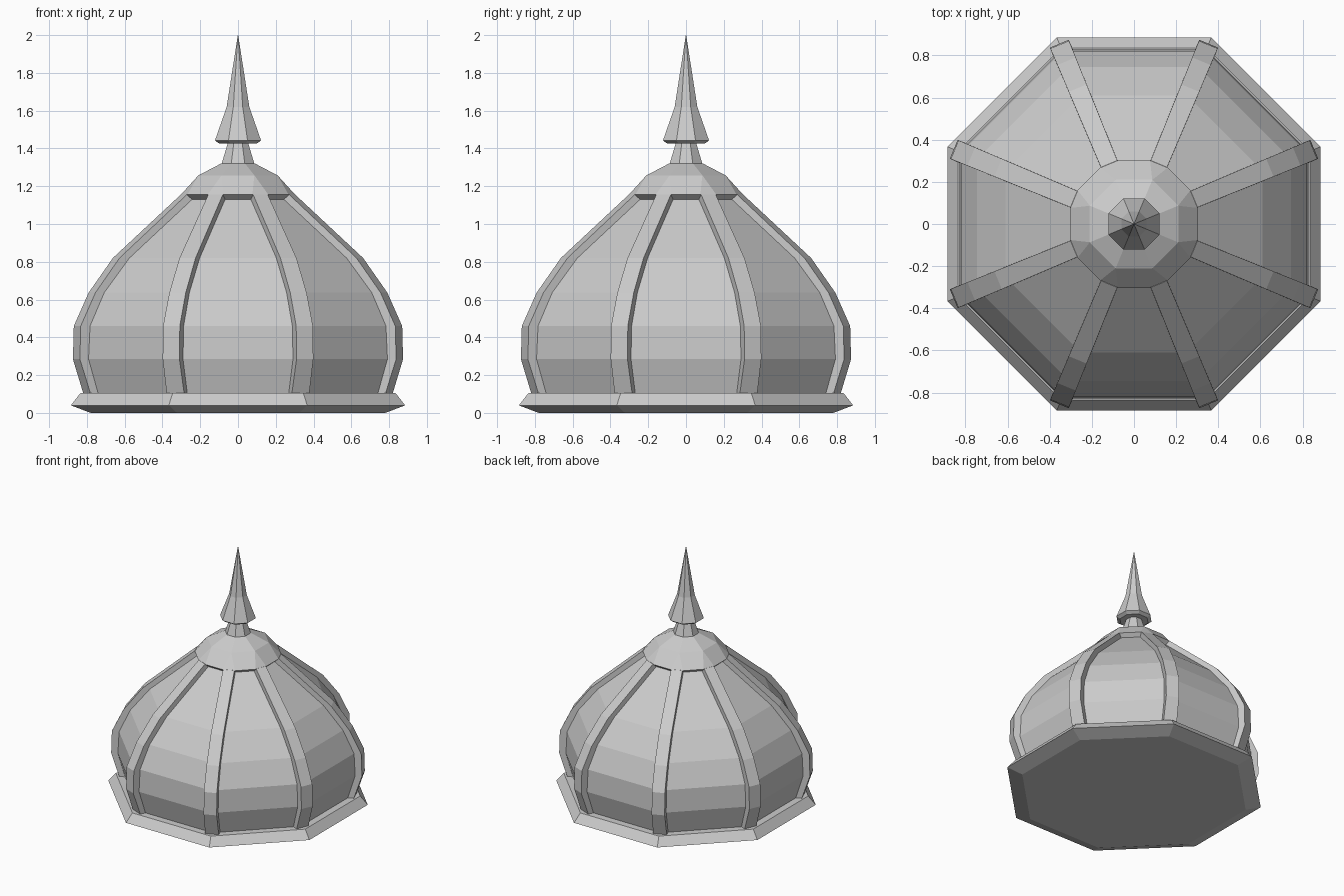
import bpy, bmesh
from math import cos, sin, pi, tan

if "Cube" in bpy.data.objects:
    bpy.data.objects.remove(bpy.data.objects["Cube"])

C = cos(pi / 8)


def finish(bm, name):
    bmesh.ops.remove_doubles(bm, verts=bm.verts, dist=1e-4)
    bmesh.ops.recalc_face_normals(bm, faces=bm.faces)
    me = bpy.data.meshes.new(name)
    bm.to_mesh(me)
    bm.free()
    ob = bpy.data.objects.new(name, me)
    bpy.context.collection.objects.link(ob)
    return ob


def loft(bm, rings):
    # bridge equal-length closed rings and cap both ends
    vs = [[bm.verts.new(p) for p in r] for r in rings]
    n = len(vs[0])
    for a, b in zip(vs, vs[1:]):
        for i in range(n):
            j = (i + 1) % n
            bm.faces.new((a[i], a[j], b[j], b[i]))
    bm.faces.new(vs[0])
    bm.faces.new(vs[-1])


def octagon(apothem, z):
    r = apothem / C
    return [(r * cos(pi / 8 + i * pi / 4), r * sin(pi / 8 + i * pi / 4), z) for i in range(8)]


def octagon_part(name, profile):
    bm = bmesh.new()
    loft(bm, [octagon(a, z) for a, z in profile])
    return finish(bm, name)


# base rim
octagon_part("base_rim", [(.78, 0), (.885, .04), (.834, .105)])

# dome panels
octagon_part("dome_panels", [(.775, .09), (.828, .285), (.82, .46), (.744, .637),
                             (.61, .82), (.27, 1.135), (.25, 1.16)])

# eight ribs: (outer radius, z, half width)
RIB = [(.865, .10, .05), (.926, .285, .048), (.921, .46, .048), (.836, .637, .047),
       (.698, .82, .046), (.309, 1.157, .042)]
bm = bmesh.new()
for k in range(8):
    a = pi / 8 + k * pi / 4
    c, s = cos(a), sin(a)
    rings = []
    for r, z, w in RIB:
        sect = [(r, -w), (r, w), (r - .08, w), (r - .08, -w)]
        rings.append([(u * c - v * s, u * s + v * c, z) for u, v in sect])
    loft(bm, rings)
finish(bm, "ribs")


# crown cap: octagon with the corners cut where the ribs meet it
def cut_octagon(apothem, half, z):
    x, y = apothem, half
    ring = []
    for k in range(8):
        c, s = cos(k * pi / 4), sin(k * pi / 4)
        for v in (-y, y):
            ring.append((x * c - v * s, x * s + v * c, z))
    return ring


bm = bmesh.new()
loft(bm, [cut_octagon(.27, .068, 1.125), cut_octagon(.303, .076, 1.155),
          cut_octagon(.21, .21 * tan(pi / 8) - .0005, 1.257),
          cut_octagon(.09, .09 * tan(pi / 8) - .0005, 1.32)])
finish(bm, "crown_cap")

# spire with neck and collar
octagon_part("spire", [(.088, 1.315), (.055, 1.425), (.098, 1.425), (.122, 1.442),
                       (.06, 1.62), (.001, 2.0)])
